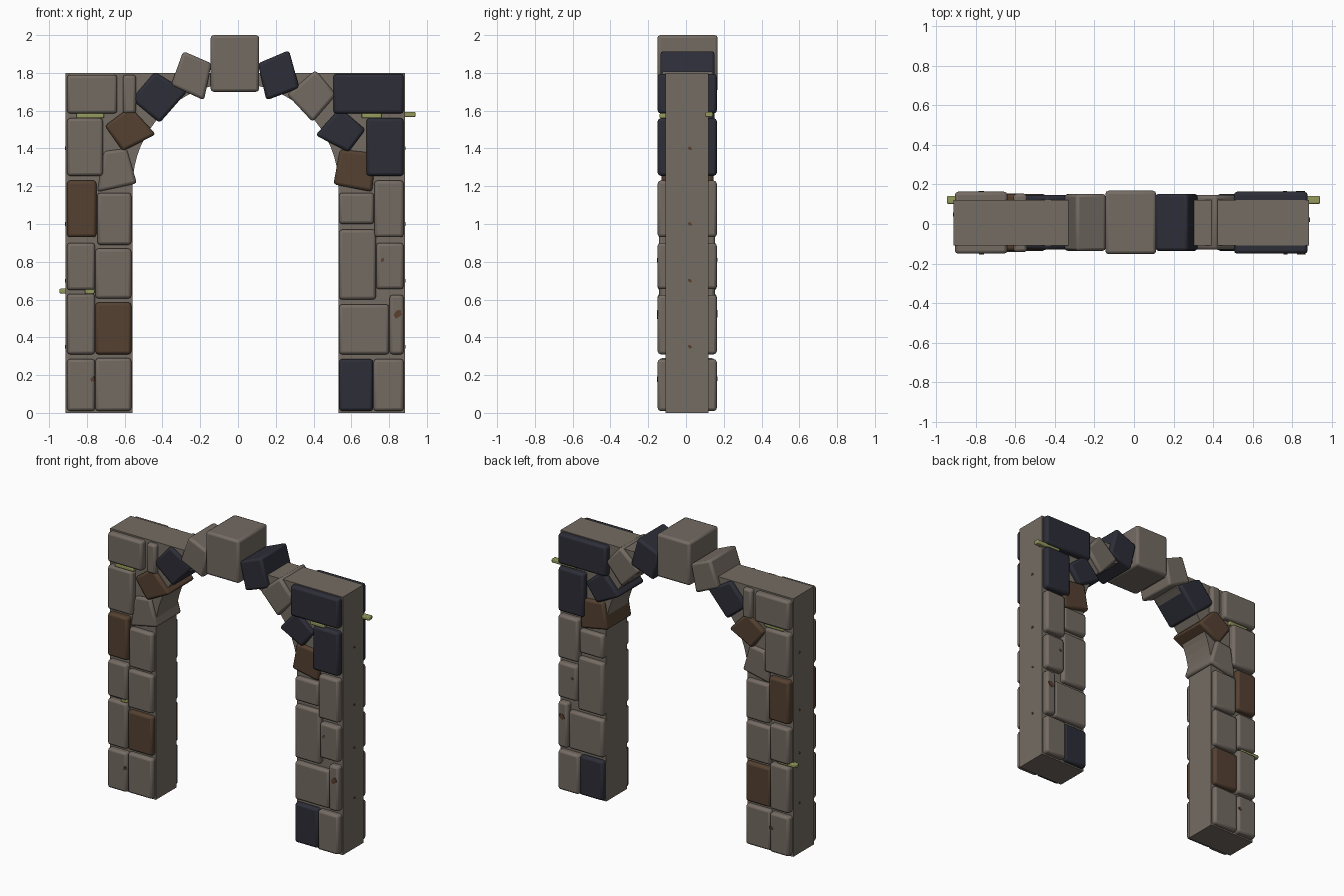
import bpy, bmesh, math
from mathutils import Vector

if "Cube" in bpy.data.objects:
    bpy.data.objects.remove(bpy.data.objects["Cube"], do_unlink=True)


def make_material(name, colour):
    material = bpy.data.materials.new(name)
    material.use_nodes = True
    rgba = (*colour, 1)
    material.diffuse_color = rgba
    material.node_tree.nodes["Principled BSDF"].inputs["Base Color"].default_value = rgba
    return material


STONE = make_material("warm_grey_stone", (.175, .147, .124))
MORTAR = make_material("mortar_grey", (.175, .15, .122))
SLATE = make_material("dark_slate", (.026, .027, .039))
BROWN = make_material("brown_stone", (.09, .053, .031))
RUST = make_material("rust_stain", (.1, .05, .028))
MOSS = make_material("moss_green", (.3, .32, .11))


def prism(name, outline, front, back, material, bevel=0):
    """Extrude an x-z outline from front to back and round its edges."""
    bm = bmesh.new()
    face = bm.faces.new([bm.verts.new((x, front, z)) for x, z in outline])
    extruded = bmesh.ops.extrude_face_region(bm, geom=[face])["geom"]
    moved = [v for v in extruded if isinstance(v, bmesh.types.BMVert)]
    bmesh.ops.translate(bm, verts=moved, vec=(0, back - front, 0))
    bmesh.ops.recalc_face_normals(bm, faces=bm.faces)
    mesh = bpy.data.meshes.new(name)
    bm.to_mesh(mesh)
    bm.free()
    mesh.materials.append(material)
    obj = bpy.data.objects.new(name, mesh)
    bpy.context.collection.objects.link(obj)
    if bevel:
        modifier = obj.modifiers.new("rounded_edges", "BEVEL")
        modifier.width = bevel
        modifier.segments = 2
        bpy.ops.object.select_all(action="DESELECT")
        obj.select_set(True)
        bpy.context.view_layer.objects.active = obj
        bpy.ops.object.shade_smooth_by_angle(angle=math.radians(30))
    return obj


def rectangle(x0, x1, z0, z1):
    return [(x0, z0), (x1, z0), (x1, z1), (x0, z1)]


# Solid mortar core with a round-headed opening
CENTRE, RADIUS, SPRING, STEPS = -.013, .545, 1.2, 32
arc = []
for i in range(STEPS + 1):
    angle = math.pi * i / STEPS
    arc.append((CENTRE - RADIUS * math.cos(angle), SPRING + RADIUS * math.sin(angle)))
core = [(-.912, 0), (arc[0][0], 0), *arc, (arc[-1][0], 0), (.885, 0), (.885, 1.8), (-.912, 1.8)]
prism("mortar_core", core, -.108, .12, MORTAR)

# Pillar stones as x range, z range and material
right_outer = [
    (-.905, -.757, .01, .285, STONE),
    (-.905, -.757, .31, .63, STONE),
    (-.905, -.757, .65, .9, STONE),
    (-.905, -.75, .93, 1.23, BROWN),
    (-.905, -.715, 1.255, 1.56, STONE),
    (-.905, -.64, 1.585, 1.79, STONE),
]
right_inner = [
    (-.755, -.565, .01, .29, STONE),
    (-.755, -.565, .31, .585, BROWN),
    (-.755, -.565, .605, .87, STONE),
    (-.745, -.565, .89, 1.165, STONE),
    (-.61, -.54, 1.585, 1.79, STONE),
]
left_outer = [
    (.717, .877, .01, .285, STONE),
    (.803, .877, .31, .625, STONE),
    (.732, .877, .655, .9, STONE),
    (.722, .877, .93, 1.23, STONE),
    (.68, .877, 1.255, 1.56, SLATE),
    (.505, .877, 1.585, 1.795, SLATE),
]
left_inner = [
    (.535, .715, .01, .285, SLATE),
    (.535, .8, .31, .575, STONE),
    (.535, .73, .6, .97, STONE),
    (.535, .72, 1, 1.165, STONE),
]
columns = {
    "right_outer_stone": (right_outer, -.15, .163),
    "right_inner_stone": (right_inner, -.142, .153),
    "left_outer_stone": (left_outer, -.15, .163),
    "left_inner_stone": (left_inner, -.142, .153),
}
for name, (stones, front, back) in columns.items():
    for number, (*bounds, material) in enumerate(stones, 1):
        prism(f"{name}_{number}", rectangle(*bounds), front, back, material, .016)

# Crooked arch stones, each given by its four corners from the top round
right_arch = [
    (STONE, [(-.29, 1.915), (-.14, 1.85), (-.18, 1.655), (-.355, 1.735)]),
    (SLATE, [(-.44, 1.805), (-.27, 1.7), (-.415, 1.535), (-.565, 1.66)]),
    (BROWN, [(-.57, 1.62), (-.435, 1.475), (-.61, 1.385), (-.705, 1.52)]),
    (STONE, [(-.59, 1.4), (-.535, 1.215), (-.745, 1.17), (-.71, 1.385)]),
]
left_arch = [
    (SLATE, [(.105, 1.85), (.27, 1.92), (.325, 1.72), (.15, 1.655)]),
    (STONE, [(.41, 1.815), (.52, 1.685), (.395, 1.54), (.26, 1.685)]),
    (SLATE, [(.54, 1.615), (.675, 1.5), (.585, 1.38), (.41, 1.47)]),
    (BROWN, [(.54, 1.395), (.73, 1.375), (.71, 1.17), (.505, 1.21)]),
]
for side, stones in (("right", right_arch), ("left", left_arch)):
    for number, (material, corners) in enumerate(stones):
        inset = (number % 2) * .006
        prism(f"{side}_arch_stone_{number + 1}", corners, inset - .136, .152 - inset, material, .016)

# Keystone
prism("keystone", rectangle(-.145, .112, 1.7, 2), -.152, .168, STONE, .016)

# Moss strips growing in the joints, front and back
for x0, x1, z, y in [
    (-.855, -.71, 1.573, -.12), (.655, .76, 1.573, -.12), (-.81, -.76, .643, -.12),
    (.75, .94, 1.58, .122), (-.945, -.8, .645, .122), (-.85, -.7, 1.573, .122),
]:
    prism("moss_strip", rectangle(x0, x1, z - .013, z + .013), y - .02, y + .02, MOSS, .006)


def stain(location, normal, size):
    """Thin irregular rust plate lying on a wall."""
    outline = []
    for i in range(7):
        angle = math.tau * i / 7
        reach = size * (1 if i % 3 else .65)
        outline.append((reach * math.cos(angle), reach * .7 * math.sin(angle)))
    obj = prism("rust_stain", outline, -.003, .003, RUST)
    obj.location = location
    obj.rotation_euler = Vector((0, 1, 0)).rotation_difference(Vector(normal)).to_euler()


# Rust stains on the front, the back and the outer sides
for x, z, size in [(.845, .525, .03), (.765, .81, .014), (-.77, .18, .018)]:
    stain((x, -.15, z), (0, -1, 0), size)
    stain((x, .163, z), (0, 1, 0), size)
for z in (.35, .7, 1.0, 1.4):
    stain((.885, .02, z), (1, 0, 0), .014)
    stain((-.912, .05, z), (-1, 0, 0), .014)
